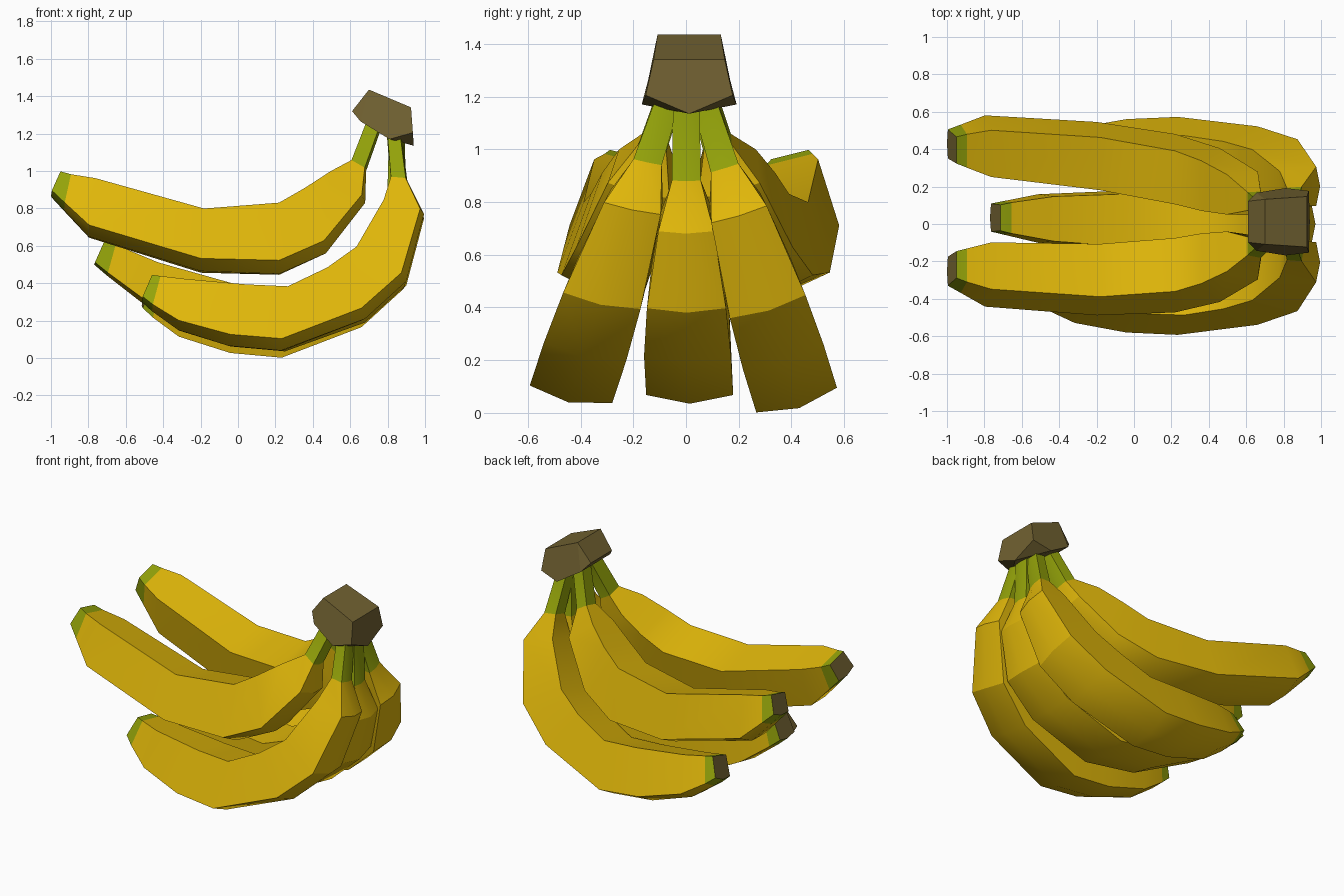
import bpy
import bmesh
from math import sin, cos, radians

cube = bpy.data.objects.get("Cube")
if cube:
    bpy.data.objects.remove(cube)


def material(name, colour):
    mat = bpy.data.materials.new(name)
    mat.use_nodes = True
    mat.diffuse_color = (*colour, 1)
    mat.node_tree.nodes["Principled BSDF"].inputs["Base Color"].default_value = (*colour, 1)
    return mat


YELLOW = material("ripe yellow", (0.75, 0.475, 0.003))
GREEN = material("unripe green", (0.295, 0.365, 0.003))
BROWN = material("woody brown", (0.165, 0.12, 0.031))


def finish(name, bm, mats):
    bmesh.ops.recalc_face_normals(bm, faces=bm.faces)
    mesh = bpy.data.meshes.new(name)
    bm.to_mesh(mesh)
    bm.free()
    for mat in mats:
        mesh.materials.append(mat)
    obj = bpy.data.objects.new(name, mesh)
    bpy.context.collection.objects.link(obj)
    return obj


# Five-sided section: (sideways, position from outer edge to inner edge)
SECTION = [(0, 0), (1, 0.09), (0.92, 0.92), (-0.92, 0.92), (-1, 0.09)]

# Stations from stem to tip: outer x, outer z, inner x, inner z, half width
UPPER = [
    (.77, 1.24, .69, 1.28, .05), (.685, 1.0, .60, 1.05, .055),
    (.68, .83, .48, .985, .12), (.47, .56, .35, .905, .15),
    (.22, .45, .22, .825, .16), (-.2, .465, -.18, .79, .158),
    (-.8, .65, -.76, .955, .14), (-.93, .79, -.89, .975, .10),
    (-1, .865, -.945, .99, .08)]
LOWER = [
    (.87, 1.22, .79, 1.22, .045), (.905, .95, .81, .96, .055),
    (.995, .77, .76, .83, .11), (.9, .41, .61, .58, .15),
    (.68, .21, .46, .475, .16), (.23, .04, .27, .38, .16),
    (-.05, .065, .05, .39, .155), (-.32, .15, -.28, .42, .13),
    (-.46, .25, -.41, .435, .095), (-.515, .3, -.455, .44, .08)]
MIDDLE = [
    (.89, 1.2, .80, 1.2, .05), (.90, .88, .79, .89, .055),
    (.97, .68, .74, .78, .105), (.89, .38, .60, .57, .15),
    (.68, .19, .46, .47, .165), (.25, .035, .28, .40, .165),
    (-.12, .09, 0, .42, .155), (-.52, .30, -.42, .53, .13),
    (-.70, .44, -.65, .62, .09), (-.77, .5, -.71, .635, .075)]


def banana(name, stations, tilt, spread, yaw, start, drop=0):
    """Loft sections; lean the fruit sideways and swing its tip outward."""
    bm = bmesh.new()
    lean = radians(tilt)
    rings = []
    for ox, oz, ix, iz, half in stations:
        ring = []
        for s, t in SECTION:
            x, z = ox + (ix - ox) * t, oz + (iz - oz) * t
            y = start + spread * (1.15 - z) + yaw * (0.7 - x)
            ring.append(bm.verts.new((x, y + s * half * cos(lean),
                                      z - drop + s * half * sin(lean))))
        rings.append(ring)
    last = len(rings) - 2
    n = len(SECTION)
    for i in range(last + 1):
        for j in range(n):
            k = (j + 1) % n
            face = bm.faces.new((rings[i][j], rings[i][k], rings[i + 1][k], rings[i + 1][j]))
            face.material_index = 1 if i in (0, last) else 0
    bm.faces.new(rings[0]).material_index = 1
    bm.faces.new(rings[-1]).material_index = 2
    obj = finish(name, bm, (YELLOW, GREEN, BROWN))
    bpy.ops.object.select_all(action="DESELECT")
    obj.select_set(True)
    bpy.context.view_layer.objects.active = obj
    bpy.ops.object.shade_smooth_by_angle(angle=radians(30))


banana("upper_front_banana", UPPER, -14, -0.32, -0.05, -0.08)
banana("upper_back_banana", UPPER, 14, 0.25, 0.165, 0.08)
banana("lower_front_banana", LOWER, -12, -0.33, 0, -0.08)
banana("lower_back_banana", LOWER, 17, 0.31, 0, 0.085, drop=0.022)
banana("middle_banana", MIDDLE, 0, 0, 0.02, 0.005)

# Faceted woody crown joining the stems
CROWN = [(.70, .12, 1.435), (.925, .135, 1.34), (.61, .11, 1.32),
         (.935, .165, 1.205), (.81, .18, 1.17), (.655, .155, 1.265)]
bm = bmesh.new()
for x, y, z in CROWN:
    for side in (-1, 1):
        bm.verts.new((x, side * y + 0.012, z))
bm.verts.new((.94, .012, 1.135))
bmesh.ops.convex_hull(bm, input=bm.verts)
bmesh.ops.dissolve_limit(bm, angle_limit=radians(8), verts=bm.verts, edges=bm.edges)
finish("crown", bm, (BROWN,))
